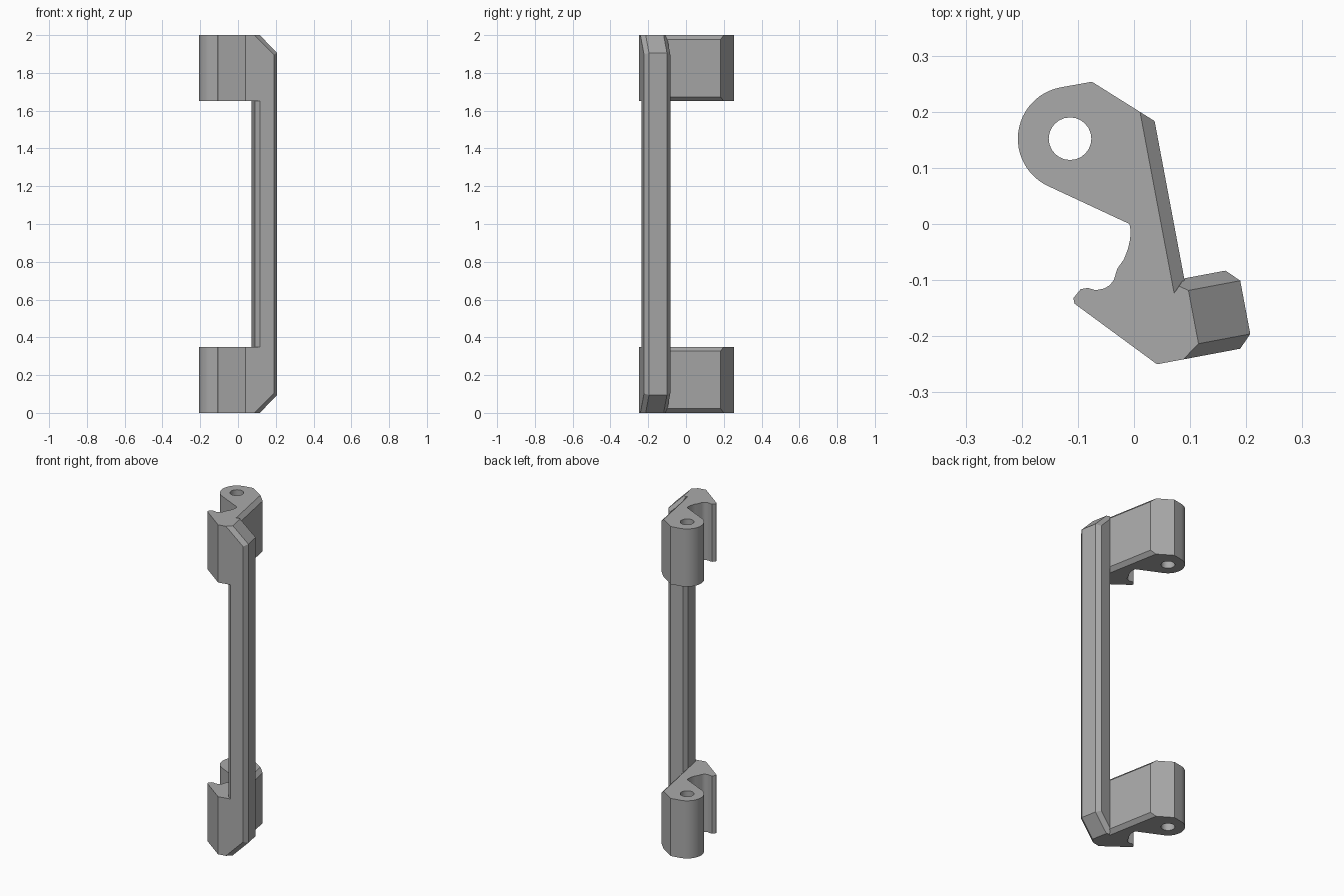
import bpy, bmesh, math
from mathutils import Matrix, Vector

if "Cube" in bpy.data.objects:
    bpy.data.objects.remove(bpy.data.objects["Cube"], do_unlink=True)

# One plain grey material
grey = bpy.data.materials.new("mid_grey")
grey.use_nodes = True
COLOUR = (0.40, 0.40, 0.40, 1)
grey.diffuse_color = COLOUR
grey.node_tree.nodes["Principled BSDF"].inputs["Base Color"].default_value = COLOUR

# The grip is turned slightly: u runs across it, v from front to back
TURN = Matrix.Rotation(math.radians(10.66), 3, 'Z')
U0, U1 = 0.0475, 0.1674
V0, V1 = -0.2534, -0.1118
C = 0.0225                      # chamfer width
SIDE = U0 + C                   # side face of the bracket arms
SLOPE = 0.0735                  # u where the sloped end meets the top
ARM_BOTTOM = 1.65
R2 = math.sqrt(2)


def turned(u, v):
    p = TURN @ Vector((u, v, 0))
    return (p.x, p.y)


def arc(cx, cy, r, a0, a1, n):
    steps = [math.radians(a0 + (a1 - a0) * i / n) for i in range(n + 1)]
    return [(cx + r * math.cos(a), cy + r * math.sin(a)) for a in steps]


def prism(loops, z0, z1):
    """Extrude an outline, with optional hole loops, from z0 to z1."""
    bm = bmesh.new()
    for loop in loops:
        vs = [bm.verts.new((x, y, z0)) for x, y in loop]
        for a, b in zip(vs, vs[1:] + vs[:1]):
            bm.edges.new((a, b))
    if len(loops) == 1:
        bm.faces.new(vs)
    else:
        bmesh.ops.triangle_fill(bm, edges=bm.edges[:], use_beauty=True)
    res = bmesh.ops.extrude_face_region(bm, geom=bm.faces[:], use_keep_orig=True)
    top = [g for g in res["geom"] if isinstance(g, bmesh.types.BMVert)]
    bmesh.ops.translate(bm, vec=(0, 0, z1 - z0), verts=top)
    bmesh.ops.recalc_face_normals(bm, faces=bm.faces[:])
    return bm


def clip(bm, point, normal, s):
    """Slice off everything beyond a plane given for the top end; s=-1 flips it."""
    u, v, z = point
    co = TURN @ Vector((u, v, 1 + s * (z - 1)))
    no = TURN @ Vector((normal[0], normal[1], s * normal[2]))
    res = bmesh.ops.bisect_plane(bm, geom=bm.verts[:] + bm.edges[:] + bm.faces[:],
                                 dist=1e-6, plane_co=co, plane_no=no, clear_outer=True)
    rim = [e for e in res["geom_cut"]
           if isinstance(e, bmesh.types.BMEdge) and e.is_boundary]
    if rim:
        bmesh.ops.edgeloop_fill(bm, edges=rim)


def slope_end(bm, s):
    clip(bm, (SLOPE, 0, 2), (1, 0, 1), s)


def front_mitre(bm, s):
    clip(bm, (SLOPE, V0 + C, 2), (1, -R2, 1), s)


def back_mitre(bm, s):
    clip(bm, (SLOPE, V1 - C, 2), (1, R2, 1), s)


def finish(bm, name):
    bmesh.ops.recalc_face_normals(bm, faces=bm.faces[:])
    me = bpy.data.meshes.new(name)
    bm.to_mesh(me)
    bm.free()
    me.materials.append(grey)
    ob = bpy.data.objects.new(name, me)
    bpy.context.collection.objects.link(ob)
    bpy.ops.object.select_all(action='DESELECT')
    ob.select_set(True)
    bpy.context.view_layer.objects.active = ob
    bpy.ops.object.shade_smooth_by_angle(angle=math.radians(28))


# Grip bar: chamfered rectangle with sloped, mitred ends
section = [(U0 + C, V0), (U1 - C, V0), (U1, V0 + C), (U1, V1 - C),
           (U1 - C, V1), (U0 + C, V1), (U0, V1 - C), (U0, V0 + C)]
bar = prism([[turned(u, v) for u, v in section]], 0, 2)
for s in (1, -1):
    slope_end(bar, s)
    front_mitre(bar, s)
    back_mitre(bar, s)
finish(bar, "grip_bar")

# Bracket arm outline: eye, hooked notch and straight side
EYE = (-0.114, 0.152)
outline = [turned(SIDE, V0), turned(SIDE, 0.1735), (-0.075, 0.2535)]
outline += arc(*EYE, 0.093, 101, 245, 24)
outline += [(-0.008, 0.0), (-0.006, -0.012), (-0.007, -0.028), (-0.011, -0.045),
            (-0.018, -0.063), (-0.03, -0.08), (-0.036, -0.1), (-0.043, -0.109),
            (-0.053, -0.115), (-0.068, -0.118), (-0.082, -0.114), (-0.095, -0.116),
            (-0.108, -0.132), (-0.106, -0.142), (0.041, -0.25)]
hole = arc(*EYE, 0.038, 0, 345, 23)
heel = [turned(u, v) for u, v in
        ((U0 - C / 2, V0), (SIDE + C / 2, V0), (SIDE + C / 2, V0 + C), (U0 - C / 2, V0 + C))]

for s, place in ((1, "upper"), (-1, "lower")):
    z0, z1 = sorted((1 + s * (ARM_BOTTOM - 1), 1 + s))
    # Arm with its two side chamfers
    arm = prism([outline, hole], z0, z1)
    clip(arm, (SIDE, 0, 2 - C), (1, 0, 1), s)
    clip(arm, (SIDE, 0, ARM_BOTTOM + C), (1, 0, -1), s)
    front_mitre(arm, s)
    finish(arm, place + "_bracket_arm")
    # Heel filling the corner between arm and bar
    block = prism([heel], z0, z1)
    slope_end(block, s)
    front_mitre(block, s)
    finish(block, place + "_bracket_heel")
